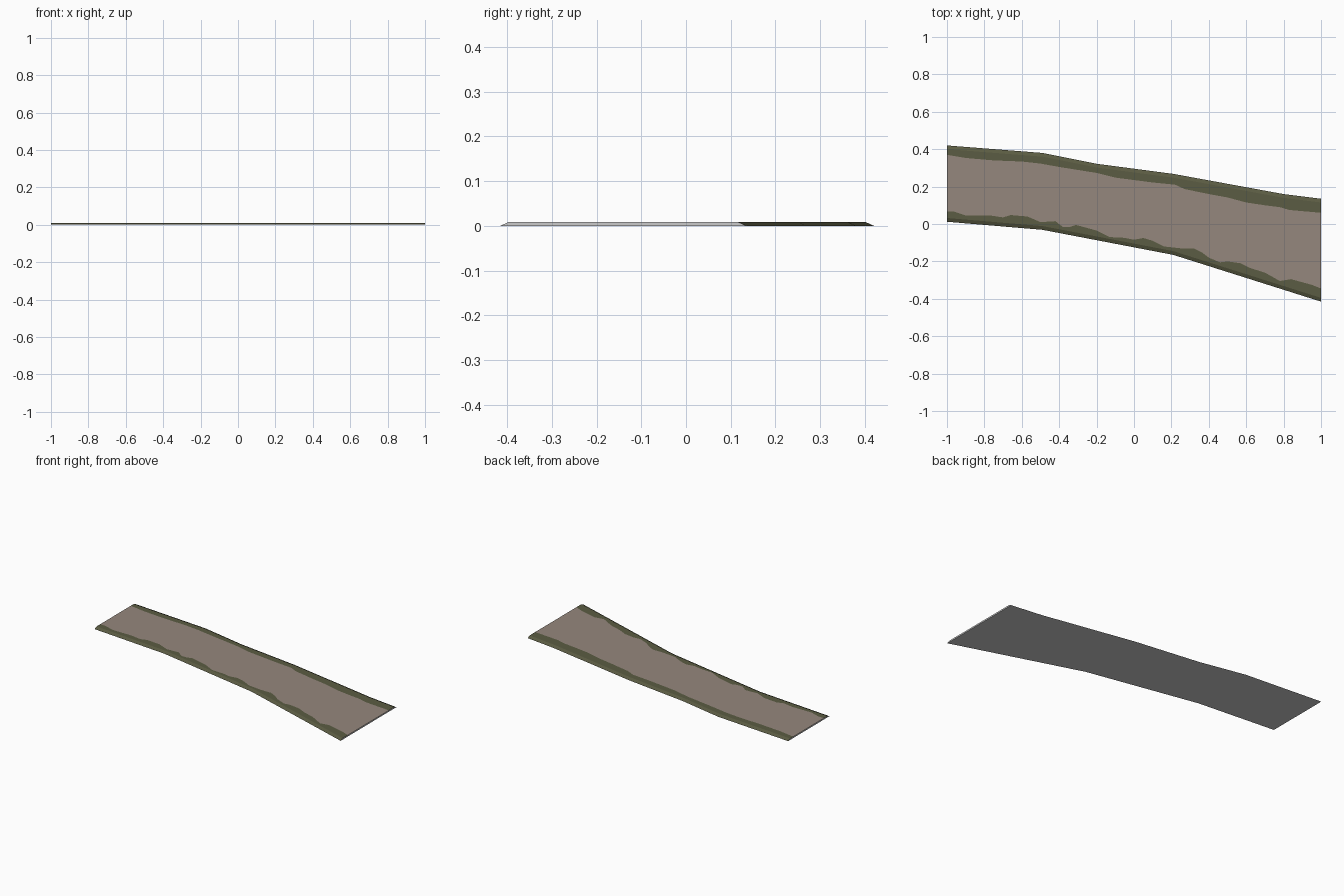
import bpy

if "Cube" in bpy.data.objects:
    bpy.data.objects.remove(bpy.data.objects["Cube"])

H = 0.009      # slab thickness
BEVEL = 0.02   # horizontal run of the sloped sides


def material(name, rgb):
    m = bpy.data.materials.new(name)
    m.diffuse_color = (*rgb, 1)
    m.use_nodes = True
    m.node_tree.nodes["Principled BSDF"].inputs["Base Color"].default_value = m.diffuse_color
    return m


grass = material("olive grass", (0.105, 0.107, 0.056))
dirt = material("brown dirt", (0.30, 0.245, 0.205))
stone = material("plain grey", (0.6, 0.6, 0.6))

# Plan-view edge lines (x, y)
outer_back = [(-1, .42), (-.49, .38), (-.2, .322), (.21, .268), (.8, .16), (1, .135)]
outer_front = [(-1, .012), (-.49, -.031), (.21, -.165), (1, -.415)]
path_back = [(-1, .37), (-.9, .353), (-.75, .34), (-.6, .334), (-.5, .323), (-.4, .305),
             (-.2, .273), (-.1, .248), (0, .235), (.1, .222), (.22, .21), (.27, .187),
             (.4, .16), (.5, .142), (.6, .115), (.7, .1), (.78, .09), (.83, .075), (1, .06)]
path_front = [(-1, .068), (-.96, .066), (-.9, .046), (-.77, .046), (-.7, .035), (-.66, .048),
              (-.57, .04), (-.5, .01), (-.42, .015), (-.38, -.016), (-.34, -.015), (-.31, -.005),
              (-.2, -.035), (-.13, -.07), (-.05, -.074), (0, -.084), (.05, -.075), (.1, -.09),
              (.16, -.12), (.25, -.13), (.32, -.13), (.36, -.15), (.4, -.18), (.46, -.205),
              (.5, -.2), (.57, -.21), (.62, -.235), (.7, -.26), (.78, -.305), (.84, -.295),
              (.95, -.325), (1, -.345)]

stations = sorted({p[0] for line in (outer_back, outer_front, path_back, path_front) for p in line})


def y_at(line, x):
    for (x0, y0), (x1, y1) in zip(line, line[1:]):
        if x <= x1:
            return y0 + (y1 - y0) * (x - x0) / (x1 - x0)
    return line[-1][1]


def rail(line, z, shift=0.0):
    return [(x, y_at(line, x) + shift, z) for x in stations]


def build(name, mat, verts, faces):
    me = bpy.data.meshes.new(name)
    me.from_pydata(verts, [], faces)
    me.materials.append(mat)
    ob = bpy.data.objects.new(name, me)
    bpy.context.collection.objects.link(ob)


def strip(name, mat, *rails, caps=()):
    """Skin neighbouring rails (given front to back, seen from outside)."""
    n = len(stations)
    verts = [v for r in rails for v in r]
    faces = [(k * n + i, k * n + i + 1, (k + 1) * n + i + 1, (k + 1) * n + i)
             for k in range(len(rails) - 1) for i in range(n - 1)]
    for cap in caps:
        faces.append(tuple(range(len(verts), len(verts) + len(cap))))
        verts += cap
    build(name, mat, verts, faces)


low_front, low_back = rail(outer_front, 0), rail(outer_back, 0)
top_front, top_back = rail(outer_front, H, BEVEL), rail(outer_back, H, -BEVEL)
mid_front, mid_back = rail(path_front, H), rail(path_back, H)

# Grass verges with their sloped sides
strip("front_verge", grass, low_front, top_front, mid_front)
strip("back_verge", grass, mid_back, top_back, low_back)
# Dirt road surface
strip("dirt_road", dirt, mid_front, mid_back)
# Underside and the two cut ends
left_end = [r[0] for r in (low_front, top_front, top_back, low_back)]
right_end = [r[-1] for r in (low_front, low_back, top_back, top_front)]
strip("underside_and_ends", stone, low_back, low_front, caps=(left_end, right_end))
